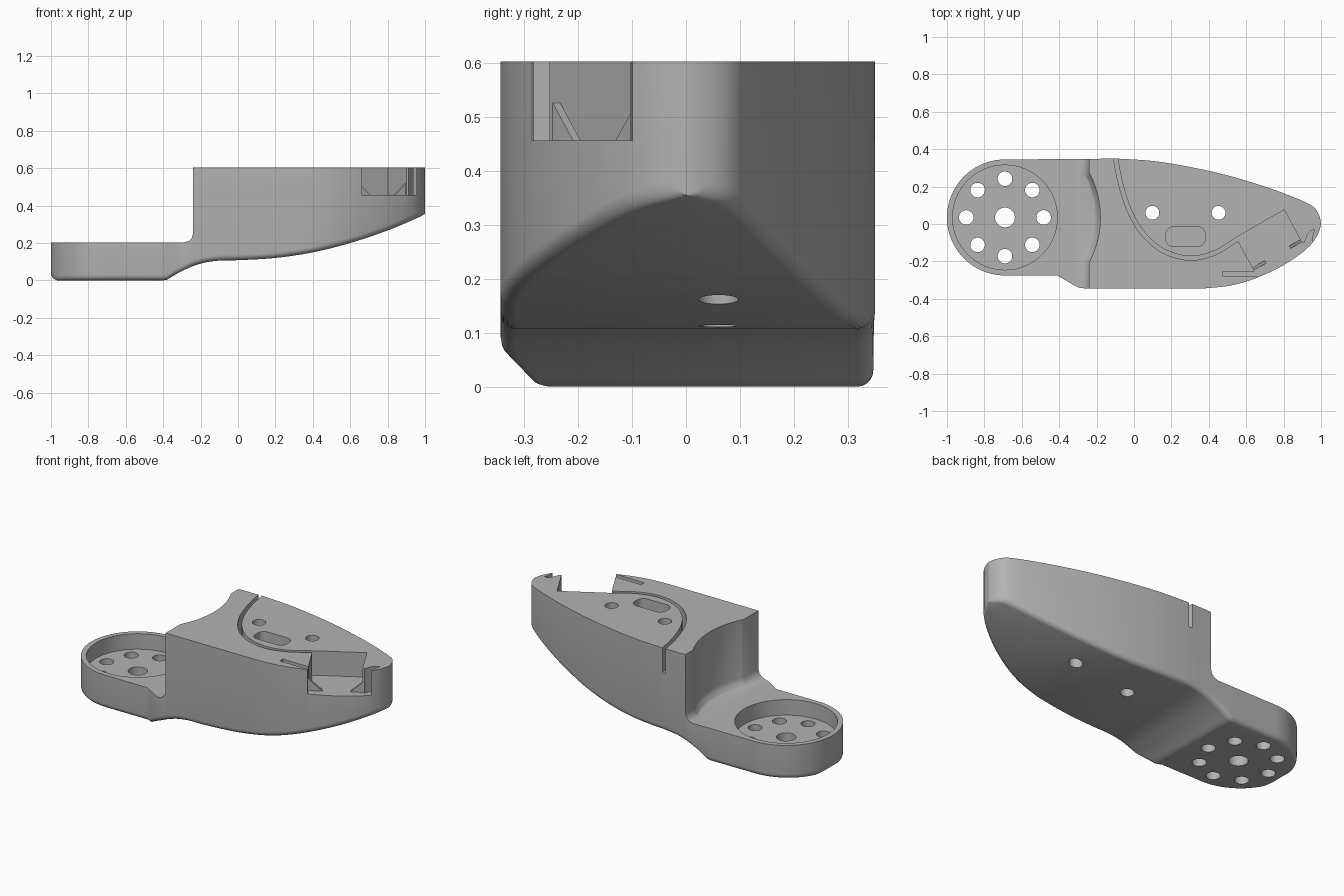
import bpy, bmesh, math
from mathutils import Vector

if "Cube" in bpy.data.objects:
    bpy.data.objects.remove(bpy.data.objects["Cube"])

TOP, LOW = 0.603, 0.203
DX, DY, DR = -0.69, 0.035, 0.31      # centre and radius of the round end

grey = bpy.data.materials.new("plain grey")
grey.diffuse_color = (0.45, 0.45, 0.45, 1)
grey.use_nodes = True
grey.node_tree.nodes["Principled BSDF"].inputs["Base Color"].default_value = grey.diffuse_color


def make(name, bm):
    bmesh.ops.recalc_face_normals(bm, faces=bm.faces)
    me = bpy.data.meshes.new(name)
    bm.to_mesh(me)
    bm.free()
    me.materials.append(grey)
    ob = bpy.data.objects.new(name, me)
    bpy.context.collection.objects.link(ob)
    return ob


def prism(name, pts, z0, z1):
    bm = bmesh.new()
    f = bm.faces.new([bm.verts.new((x, y, z0)) for x, y in pts])
    r = bmesh.ops.extrude_face_region(bm, geom=[f])
    for v in r["geom"]:
        if isinstance(v, bmesh.types.BMVert):
            v.co.z = z1
    return make(name, bm)


def circle(x, y, r, n=32):
    return [(x + r * math.cos(2 * math.pi * i / n), y + r * math.sin(2 * math.pi * i / n)) for i in range(n)]


def spline(pts, n=8):
    p = [Vector(q) for q in [pts[0]] + pts + [pts[-1]]]
    out = []
    for a, b, c, d in zip(p, p[1:], p[2:], p[3:]):
        for i in range(n):
            t = i / n
            out.append(0.5 * (2 * b + (c - a) * t + (2 * a - 5 * b + 4 * c - d) * t * t
                              + (3 * b - a - 3 * c + d) * t ** 3))
    return out + [p[-1]]


def lookup(pts, x):
    for a, b in zip(pts, pts[1:]):
        if x <= b[0]:
            t = (x - a[0]) / max(b[0] - a[0], 1e-6)
            return a[1] + (b[1] - a[1]) * max(t, 0)
    return pts[-1][1]


# Outline and height curves along the length
back = [(DX, 0.345), (-0.24, 0.348)] + spline([(-0.1, 0.35), (0.1, 0.337), (0.3, 0.305), (0.5, 0.26),
        (0.7, 0.2), (0.85, 0.145), (0.94, 0.105), (0.975, 0.075), (0.994, 0.035), (1, 0)])
front = [(DX, -0.275), (-0.41, -0.275), (-0.3, -0.34), (-0.28, -0.344)] + spline([(0.38, -0.344), (0.5, -0.332),
        (0.6, -0.308), (0.7, -0.27), (0.8, -0.22), (0.9, -0.153), (0.95, -0.105), (0.985, -0.052), (1, 0)])
under = [(-1, 0.03), (-0.99, 0.012), (-0.97, 0), (-0.4, 0)] + spline([(-0.38, 0.003), (-0.3, 0.05), (-0.2, 0.09),
        (-0.1, 0.106), (0, 0.108), (0.2, 0.12), (0.4, 0.15), (0.6, 0.2), (0.8, 0.267), (0.95, 0.33), (1, 0.355)])
step = [(-1, LOW), (-0.29, LOW), (-0.265, 0.21), (-0.247, 0.228), (-0.24, 0.253), (-0.2399, TOP), (1, TOP)]


def section(x):
    if x < DX:
        h = math.sqrt(max(DR ** 2 - (x - DX) ** 2, 1e-5))
        y0, y1 = DY - h, DY + h
    else:
        y0, y1 = lookup(front, x), lookup(back, x)
        if y1 - y0 < 0.004:
            y0, y1 = y0 - 0.002, y0 + 0.002
    z0, z1 = lookup(under, x), lookup(step, x)
    r = min(0.03, (y1 - y0) * 0.4)
    pts = [(x, y1, z1), (x, y0, z1)]
    arc = [math.pi / 2 * i / 5 for i in range(6)]
    pts += [(x, y0 + r - r * math.cos(a), z0 + r - r * math.sin(a)) for a in arc]
    pts += [(x, y1 - r + r * math.cos(a), z0 + r - r * math.sin(a)) for a in reversed(arc)]
    return pts


# Body lofted from rounded cross-sections
xs = [DX - DR * math.cos(math.pi / 2 * i / 20) for i in range(21)]
xs += [-0.55, -0.41, -0.4, -0.39] + [p[0] for p in step[1:-1]] + [-0.38 + 0.02 * i for i in range(4)]
xs += [-0.22 + 0.04 * i for i in range(29)]
xs += [0.94, 0.955, 0.97, 0.98, 0.988, 0.994, 0.998, 1]
xs = sorted(set(xs))
bm = bmesh.new()
rows = [[bm.verts.new(p) for p in section(x)] for x in xs]
for a, b in zip(rows, rows[1:]):
    for i in range(len(a)):
        j = (i + 1) % len(a)
        bm.faces.new((a[i], a[j], b[j], b[i]))
bm.faces.new(rows[0])
bm.faces.new(rows[-1])
body = make("body", bm)


def cut(cutter):
    m = body.modifiers.new("cut", "BOOLEAN")
    m.operation, m.solver, m.object = "DIFFERENCE", "EXACT", cutter
    bpy.context.view_layer.objects.active = body
    bpy.ops.object.modifier_apply(modifier=m.name)
    bpy.data.objects.remove(cutter)


# Concave filleted wall around the round end
bm = bmesh.new()
prof = [(0.46, LOW + 0.0006), (0.485, 0.21), (0.503, 0.228), (0.51, 0.253), (0.51, 0.8)]
rings = [[bm.verts.new((x, y, z)) for x, y in circle(DX, DY, r, 96)] for r, z in prof]
for a, b in zip(rings, rings[1:]):
    for i in range(96):
        j = (i + 1) % 96
        bm.faces.new((a[i], a[j], b[j], b[i]))
bm.faces.new(rings[0])
bm.faces.new(rings[-1])
cut(make("wall_cutter", bm))

# Round recess with a ring of holes
cut(prism("recess_cutter", circle(DX, DY, 0.28, 64), 0.11, 0.4))
cut(prism("hub_cutter", circle(DX, DY, 0.053), -0.1, 0.4))
for i in range(8):
    a = math.pi / 4 * i
    cut(prism("hole_cutter", circle(DX + 0.207 * math.cos(a), DY + 0.207 * math.sin(a), 0.039), -0.1, 0.4))

# Two through holes and the rounded slot
for x in (0.098, 0.452):
    cut(prism("bolt_cutter", circle(x, 0.06, 0.037), -0.1, 0.8))
slot = []
for k, (x, y) in enumerate([(0.34, -0.055), (0.21, -0.055), (0.21, -0.08), (0.34, -0.08)]):
    slot += [(x + 0.04 * math.cos(math.pi / 2 * (k + i / 5)),
              y + 0.04 * math.sin(math.pi / 2 * (k + i / 5))) for i in range(6)]
cut(prism("slot_cutter", slot, 0.45, 0.8))

# Curved groove across the top
path = spline([(-0.103, 0.4), (-0.095, 0.33), (-0.065, 0.19), (-0.015, 0.05), (0.06, -0.065), (0.165, -0.148),
               (0.3, -0.183), (0.43, -0.155), (0.55, -0.083), (0.6, -0.054)], 6)
left, right = [], []
for i, p in enumerate(path):
    d = (path[min(i + 1, len(path) - 1)] - path[max(i - 1, 0)]).normalized() * 0.011
    left.append((p.x - d.y, p.y + d.x))
    right.append((p.x + d.y, p.y - d.x))
cut(prism("groove_cutter", left + right[::-1], 0.455, 0.8))

# Pocket open at the front, side slit and hook notch
cut(prism("pocket_cutter", [(0.556, -0.066), (0.803, 0.076), (0.9, -0.103), (0.99, -0.26),
                            (0.69, -0.335), (0.556, -0.09)], 0.456, 0.8))
cut(prism("slit_cutter", [(0.475, -0.282), (0.69, -0.282), (0.69, -0.253), (0.475, -0.253)], 0.456, 0.8))
cut(prism("notch_cutter", [(0.89, -0.105), (0.912, -0.1), (0.925, -0.06), (0.942, -0.038), (0.965, -0.03),
                           (0.955, -0.065), (0.955, -0.11), (0.96, -0.16), (0.9, -0.16)], 0.456, 0.8))


# Triangular ribs in the pocket corners
def rib(name, a, b):
    a, b = Vector(a), Vector(b)
    d = (b - a).normalized() * 0.008
    side = Vector((-d.y, d.x))
    bm = bmesh.new()
    ends = [[bm.verts.new((q.x, q.y, z)) for q, z in ((a + s, 0.454), (b + s, 0.454), (a + s, 0.526))]
            for s in (side, -side)]
    for e in ends:
        bm.faces.new(e)
    for i in range(3):
        j = (i + 1) % 3
        bm.faces.new((ends[0][i], ends[0][j], ends[1][j], ends[1][i]))
    make(name, bm)


rib("left_rib", (0.638, -0.24), (0.705, -0.201))
rib("right_rib", (0.902, -0.085), (0.832, -0.125))

bpy.ops.object.select_all(action="DESELECT")
body.select_set(True)
bpy.context.view_layer.objects.active = body
bpy.ops.object.shade_smooth_by_angle(angle=math.radians(30))
